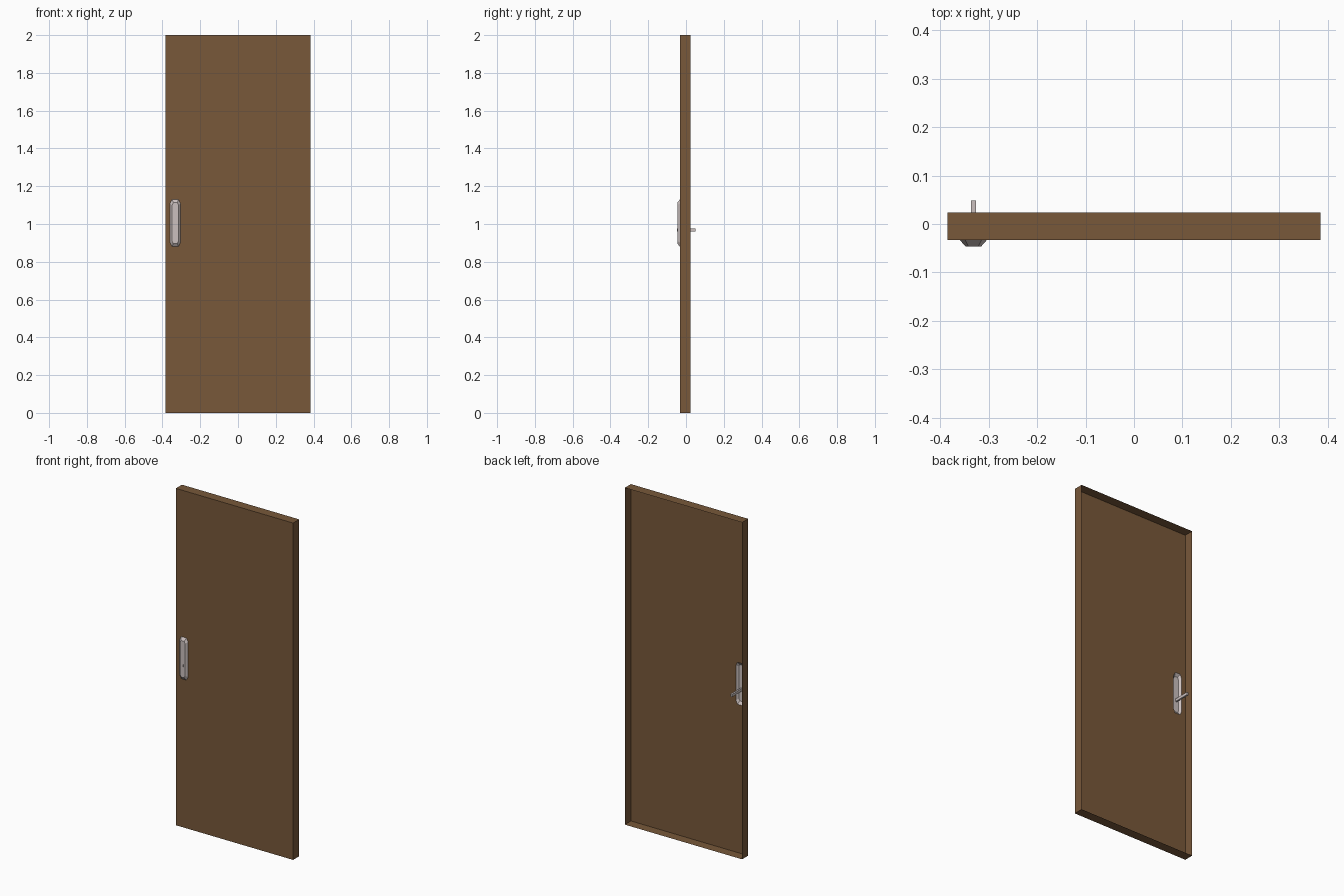
import bpy, bmesh

if "Cube" in bpy.data.objects:
    bpy.data.objects.remove(bpy.data.objects["Cube"])

def material(name, rgb):
    m = bpy.data.materials.new(name)
    m.diffuse_color = (*rgb, 1)
    m.use_nodes = True
    m.node_tree.nodes["Principled BSDF"].inputs["Base Color"].default_value = m.diffuse_color
    return m

brown = material("brown_wood", (0.188, 0.098, 0.042))
metal = material("pale_metal", (0.60, 0.53, 0.52))

W, H = 0.385, 2.0            # half width and height of door
FRONT, BACK = -0.033, 0.024  # depth of the door leaf
PX, PZ = -0.332, 1.005       # centre of the handle plate

def finish(bm, name, mat):
    me = bpy.data.meshes.new(name)
    bm.to_mesh(me)
    bm.free()
    me.materials.append(mat)
    ob = bpy.data.objects.new(name, me)
    bpy.context.collection.objects.link(ob)
    return ob

def ring(bm, pts, y):
    return [bm.verts.new((x, y, z)) for x, z in pts]

def wall(bm, a, b):
    n = len(a)
    for i in range(n):
        bm.faces.new((a[i], a[(i + 1) % n], b[(i + 1) % n], b[i]))

def octagon(hw, hh, cx, cz):
    """Upright plate outline with cut corners."""
    p = [(hw, hh - cz), (hw - cx, hh), (cx - hw, hh), (-hw, hh - cz),
         (-hw, cz - hh), (cx - hw, -hh), (hw - cx, -hh), (hw, cz - hh)]
    return [(PX + x, PZ + z) for x, z in p]

outline = octagon(0.028, 0.125, 0.011, 0.022)
raised = octagon(0.0165, 0.108, 0.006, 0.012)

# Door leaf: thin tray open at the back, cut out behind the plate
bm = bmesh.new()
rect = [(-W, 0), (W, 0), (W, H), (-W, H)]
f, b = ring(bm, rect, FRONT), ring(bm, rect, BACK)
wall(bm, f, b)
hole = ring(bm, outline, FRONT)
hole_edges = [bm.edges.new((hole[i], hole[(i + 1) % 8])) for i in range(8)]
rim = [bm.edges.get((f[i], f[(i + 1) % 4])) for i in range(4)]
bmesh.ops.triangle_fill(bm, edges=rim + hole_edges, use_beauty=True, normal=(0, -1, 0))
bmesh.ops.dissolve_limit(bm, angle_limit=0.01, verts=bm.verts[:], edges=bm.edges[:])
bmesh.ops.recalc_face_normals(bm, faces=bm.faces[:])
finish(bm, "door_leaf", brown)

# Handle plate: chamfered shell on the front, hollow behind
bm = bmesh.new()
base, top = ring(bm, outline, FRONT), ring(bm, raised, -0.046)
wall(bm, base, top)
bm.faces.new(top)
bmesh.ops.recalc_face_normals(bm, faces=bm.faces[:])
finish(bm, "handle_plate", metal)

# Spindle: small bar from the plate out through the back
bm = bmesh.new()
bmesh.ops.create_cube(bm, size=1)
y0, y1 = -0.0468, 0.049
for v in bm.verts:
    v.co = (PX + v.co.x * 0.010, (y0 + y1) / 2 + v.co.y * (y1 - y0), 0.968 + v.co.z * 0.016)
finish(bm, "handle_spindle", metal)
